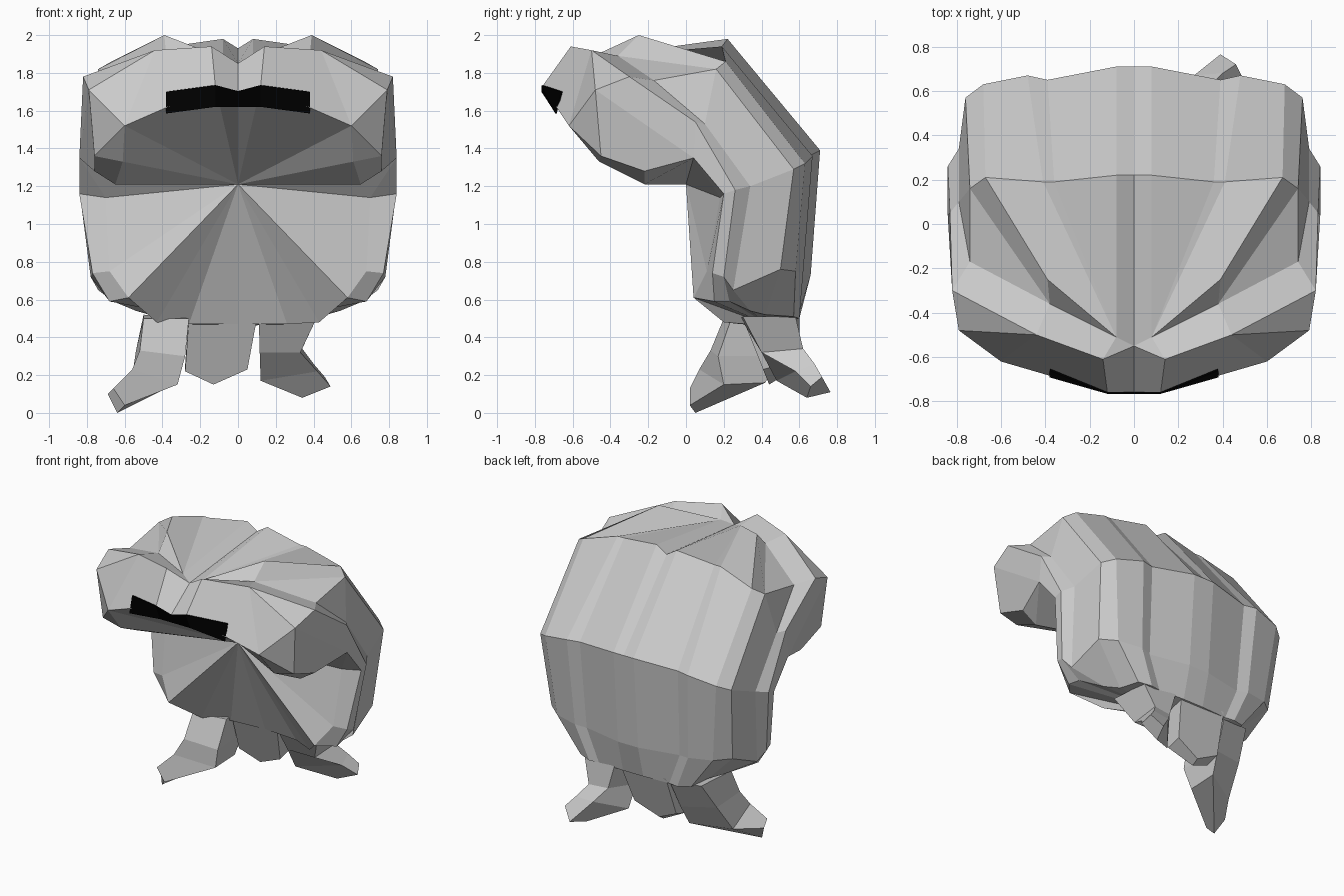
import bpy
import bmesh
from mathutils import Vector

start_cube = bpy.data.objects.get("Cube")
if start_cube:
    bpy.data.objects.remove(start_cube, do_unlink=True)


def make_material(name, colour):
    material = bpy.data.materials.new(name)
    material.use_nodes = True
    material.diffuse_color = colour
    material.node_tree.nodes["Principled BSDF"].inputs["Base Color"].default_value = colour
    return material


grey = make_material("plain grey", (0.6, 0.6, 0.6, 1))
black = make_material("mouth black", (0, 0, 0, 1))


def build_object(name, polygons, material, mirrored=False):
    """Make an object from polygons given as lists of corner points."""
    bm = bmesh.new()
    for polygon in polygons:
        corners = []
        for point in polygon:
            if point not in corners:
                corners.append(point)
        if len(corners) > 2:
            bm.faces.new([bm.verts.new(Vector(point)) for point in corners])
    if mirrored:
        copy = bmesh.ops.duplicate(bm, geom=bm.verts[:] + bm.edges[:] + bm.faces[:])
        for item in copy["geom"]:
            if isinstance(item, bmesh.types.BMVert):
                item.co.x = -item.co.x
    bmesh.ops.remove_doubles(bm, verts=bm.verts, dist=0.001)
    bmesh.ops.recalc_face_normals(bm, faces=bm.faces)
    mesh = bpy.data.meshes.new(name)
    bm.to_mesh(mesh)
    bm.free()
    mesh.materials.append(material)
    result = bpy.data.objects.new(name, mesh)
    bpy.context.collection.objects.link(result)
    return result


def bridge(first, second):
    """Quads between two open rows of points."""
    return [[first[i], first[i + 1], second[i + 1], second[i]]
            for i in range(len(first) - 1)]


def fan(centre, rim):
    """Triangles from a centre point to an open rim."""
    return [[centre, rim[i], rim[i + 1]] for i in range(len(rim) - 1)]


def loft(rings):
    """Closed tube through several rings, capped at both ends."""
    polygons = [rings[0], rings[-1]]
    for lower, upper in zip(rings, rings[1:]):
        polygons += bridge(lower + lower[:1], upper + upper[:1])
    return polygons


# Body profiles, each running from the crown over the back to the underside
spine = [(0, -.55, 1.85), (0, .22, 1.93), (0, .71, 1.39), (0, .66, .73), (0, .6, .5)]
crest = [(.08, -.51, 1.88), (.08, .22, 1.98), (.08, .71, 1.39), (.08, .66, .73), (.08, .6, .5)]
back = [crest[0], (.36, .19, 1.94), (.39, .65, 1.36), (.37, .6, .73), (.28, .59, .5)]
fold = [crest[0], (.41, .19, 1.94), (.48, .67, 1.36), (.45, .62, .74), (.35, .6, .5)]
shoulder = [(.39, -.25, 2), (.67, .21, 1.86), (.68, .63, 1.32), (.62, .58, .75), (.44, .57, .51)]
flank = [(.38, -.36, 1.89), (.74, .16, 1.82), (.76, .57, 1.29), (.72, .5, .76), (.47, .42, .52)]
groove = [(.74, -.17, 1.76), (.79, .1, 1.53), (.79, .34, 1.2), (.74, .25, .65), (.54, .34, .54)]
ridge = [(.82, -.3, 1.78), (.83, .05, 1.54), (.84, .26, 1.18), (.78, .2, .72), (.66, .23, .59)]
side_rim = [(.79, -.48, 1.71), (.84, .04, 1.35), (.84, .2, 1.16), (.77, .14, .74), (.68, .15, .59)]
front_rim = [(.7, .18, 1.14), (.68, .11, .75), (.58, .04, .61)]
crease = groove[:1] + flank[1:]
profiles = [spine, crest, back, fold, shoulder, flank, crease, groove, ridge, side_rim]

body = bridge(side_rim[2:], front_rim)
for first, second in zip(profiles, profiles[1:]):
    body += bridge(first, second)

# Brow, lip and cheeks closing the front of the hood
lip = [(0, -.76, 1.7), (.12, -.76, 1.73), (.6, -.62, 1.52)]
brow = [spine[0], (.14, -.61, 1.94), (.44, -.5, 1.92)]
jaw, throat = (.61, -.46, 1.33), (.65, -.22, 1.21)
cheek, cheek_back = (.76, -.45, 1.36), (.76, -.22, 1.28)
body += bridge(lip, brow)
body += [
    [lip[2], jaw, cheek],
    [jaw, throat, cheek_back, cheek],
    [throat, side_rim[1], cheek_back],
    [side_rim[0], cheek, cheek_back, side_rim[1]],
    [lip[2], cheek, side_rim[0]],
    [lip[2], side_rim[0], brow[2]],
    [brow[2], side_rim[0], ridge[0]],
    [spine[0], brow[1], crest[0]],
    [brow[1], brow[2], flank[0], crest[0]],
    [brow[2], ridge[0], groove[0], flank[0]],
    [crest[0], flank[0], shoulder[0]],
    [side_rim[1], side_rim[2], front_rim[0]],
]

# Belly and hood underside meet at one inner point
belly_edge = [(.43, .2, .48), (.26, .29, .47), (0, .31, .47)]
body += fan((0, 0, 1.21), lip + [jaw, throat, side_rim[1]] + front_rim + belly_edge)
underside = [profile[-1] for profile in profiles] + front_rim[2:] + belly_edge
body += fan((0, .45, .46), underside)
build_object("body", body, grey, mirrored=True)

# Mouth plate hung just outside the lip
mouth_top = [(0, -.766, 1.7), (.12, -.766, 1.733), (.38, -.661, 1.7)]
mouth_bottom = [(0, -.713, 1.62), (.12, -.713, 1.62), (.38, -.692, 1.585)]
mouth = build_object("mouth", bridge(mouth_top, mouth_bottom), black, mirrored=True)
thickness = mouth.modifiers.new("thickness", "SOLIDIFY")
thickness.thickness = 0.008

# Flap hanging between the legs, its front in line with the belly
flap_outline = [(-.26, .5), (-.28, .22), (-.13, .15), (.05, .23), (.1, .5)]
flap_front = [(x, .5 - .4 * z, z) for x, z in flap_outline]
flap_back = [(x, .44 + .32 * z, z + .03) for x, z in flap_outline]
build_object("tail_flap", loft([flap_front, flap_back]), grey)

# Left leg steps backward, with the foot turned out
build_object("left_leg", loft([
    [(.11, .29, .5), (.42, .3, .51), (.4, .58, .51), (.15, .6, .51)],
    [(.115, .4, .32), (.33, .4, .32), (.34, .62, .34), (.2, .6, .34)],
    [(.12, .48, .17), (.42, .58, .22), (.4, .68, .26), (.27, .67, .25)],
    [(.34, .64, .08), (.49, .66, .14), (.46, .72, .19), (.39, .765, .11)],
]), grey)

# Right leg steps forward, with the foot turned out
build_object("right_leg", loft([
    [(-.26, .24, .5), (-.5, .2, .5), (-.5, .54, .52), (-.28, .58, .5)],
    [(-.28, .17, .3), (-.52, .13, .33), (-.54, .42, .33), (-.3, .49, .3)],
    [(-.32, .2, .15), (-.56, .07, .23), (-.57, .28, .13), (-.32, .42, .16)],
    [(-.6, .02, .04), (-.66, .02, .13), (-.69, .1, .1), (-.64, .05, 0)],
]), grey)
